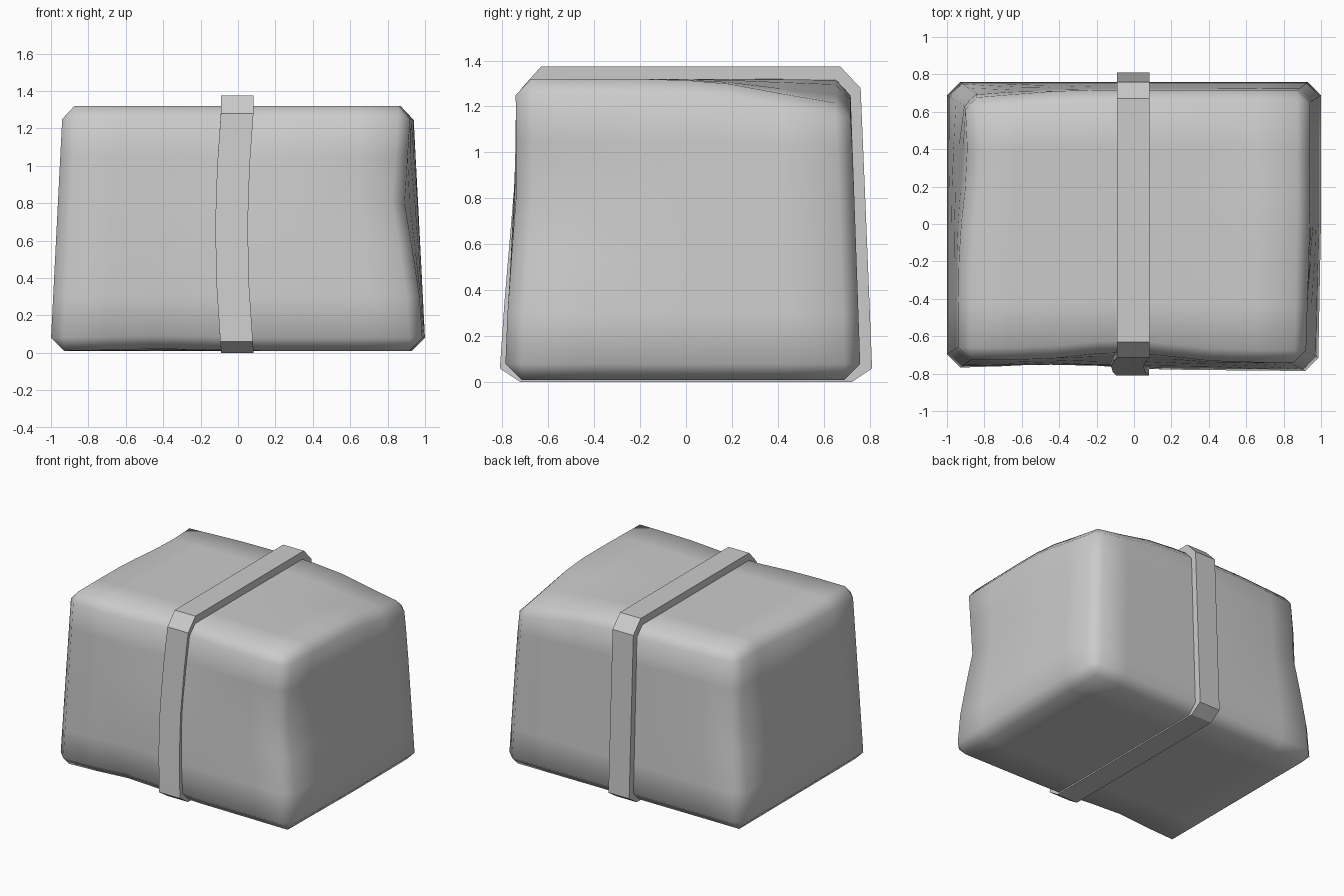
import bpy, bmesh, math
from mathutils import Vector

if "Cube" in bpy.data.objects:
    bpy.data.objects.remove(bpy.data.objects["Cube"])


def finish(bm, name):
    bmesh.ops.recalc_face_normals(bm, faces=bm.faces[:])
    me = bpy.data.meshes.new(name)
    bm.to_mesh(me)
    bm.free()
    ob = bpy.data.objects.new(name, me)
    bpy.context.collection.objects.link(ob)
    return ob


def slice_axis(bm, axis, values):
    normal = Vector((0, 0, 0))
    normal[axis] = 1
    for v in values:
        co = Vector((0, 0, 0))
        co[axis] = v
        bmesh.ops.bisect_plane(bm, geom=bm.verts[:] + bm.edges[:] + bm.faces[:],
                               plane_co=co, plane_no=normal)


# Soft bundle: chamfered box, sliced, tapered and dented
bm = bmesh.new()
bmesh.ops.create_cube(bm, size=1)
for v in bm.verts:
    v.co = Vector((v.co.x * 2, v.co.y * 1.54, (v.co.z + 0.5) * 1.31 + 0.01))
bmesh.ops.bevel(bm, geom=bm.edges[:], offset=0.07, segments=1, affect='EDGES')
slice_axis(bm, 0, [-0.7, -0.45, -0.2, 0, 0.2, 0.45, 0.7])
slice_axis(bm, 1, [-0.45, -0.2, 0, 0.2, 0.45])
slice_axis(bm, 2, [0.3, 0.55, 0.8, 1.05])

# centre, radii, offset
dents = [
    ((1.0, -0.77, 0.80), (0.4, 0.45, 0.30), (-0.06, 0.02, 0)),    # front right edge
    ((1.0, 0.77, 1.32), (0.45, 0.45, 0.25), (0, 0, -0.11)),       # back right top corner
    ((-0.05, -0.77, 1.32), (0.35, 0.3, 0.5), (0, 0.05, 0)),       # front waist
    ((-1.0, 0.35, 1.32), (0.3, 0.35, 0.35), (0.045, 0, 0)),       # left top edge
    ((-1.0, 0.77, 1.32), (0.4, 0.3, 0.3), (0.02, -0.04, 0)),      # back left top corner
    ((-0.4, -0.77, 0.0), (0.3, 0.3, 0.35), (0, 0.03, 0.012)),     # front bottom edge
    ((-1.0, 0.77, 0.80), (0.35, 0.35, 0.3), (0.05, -0.03, 0)),    # back left edge
]
for v in bm.verts:
    p = v.co.copy()
    t = max(0, min(1, (p.z - 0.07) / 1.18))
    q = Vector((p.x * (1 - 0.06 * t), p.y * (1 - 0.055 * t), p.z))
    if p.y < 0:
        q.y *= 1 + 0.012 * p.x + 0.01
        if p.x > 0:
            q.x -= 0.015 * p.x * (-p.y / 0.77)
    else:
        q.y *= 0.985
    for c, r, o in dents:
        d = sum(((p[i] - c[i]) / r[i]) ** 2 for i in range(3))
        q += Vector(o) * math.exp(-d)
    v.co = q
bundle = finish(bm, "bundle")
for poly in bundle.data.polygons:
    poly.use_smooth = True

# Strap: closed band around the middle, bowed sideways on the front
outer = [(-0.72, 0), (0.72, 0), (0.81, 0.06), (0.785, 0.68), (0.76, 1.28), (0.67, 1.375),
         (-0.63, 1.375), (-0.715, 1.28), (-0.735, 1.0), (-0.762, 0.68), (-0.79, 0.35), (-0.81, 0.06)]
inner = [(-0.69, 0.05), (0.69, 0.05), (0.75, 0.09), (0.73, 0.68), (0.70, 1.25), (0.64, 1.31),
         (-0.60, 1.31), (-0.65, 1.25), (-0.68, 1.0), (-0.70, 0.68), (-0.73, 0.35), (-0.75, 0.09)]


def strap_point(side, y, z):
    bow = -0.032 * math.sin(math.pi * max(0, min(1, z / 1.3))) if y < 0 else 0
    return (side * 0.087 - 0.003 + bow, y, z)


bm = bmesh.new()
rings = [[bm.verts.new(strap_point(s, y, z)) for y, z in prof]
         for s, prof in ((-1, outer), (1, outer), (1, inner), (-1, inner))]
n = len(outer)
for k in range(4):
    a, b = rings[k], rings[(k + 1) % 4]
    for i in range(n):
        j = (i + 1) % n
        bm.faces.new((a[i], a[j], b[j], b[i]))
strap = finish(bm, "strap")
bpy.context.view_layer.objects.active = strap
strap.select_set(True)
bpy.ops.object.shade_smooth_by_angle(angle=math.radians(30))
